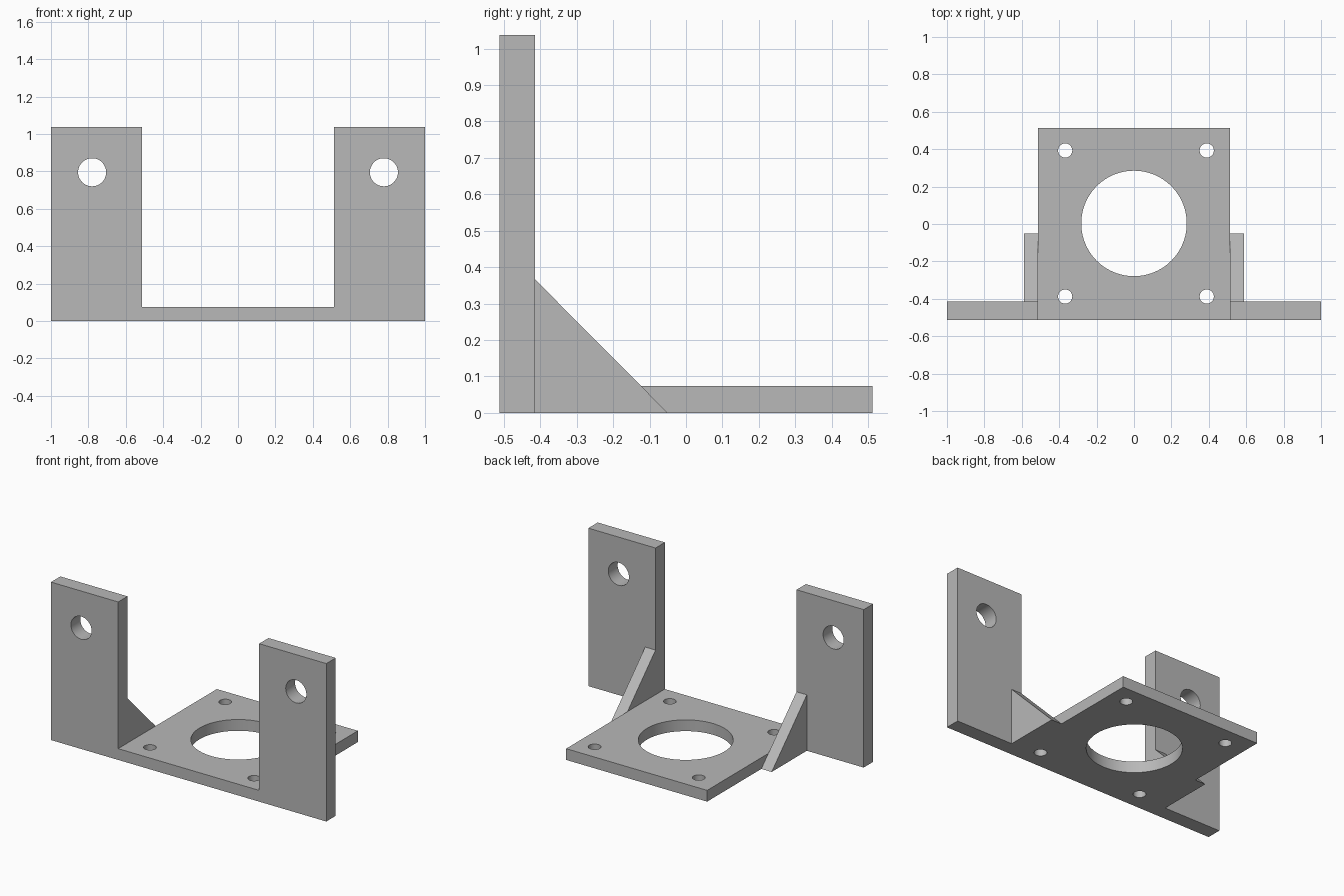
import bpy, bmesh
from mathutils import Matrix, Vector

if "Cube" in bpy.data.objects:
    bpy.data.objects.remove(bpy.data.objects["Cube"], do_unlink=True)

grey = bpy.data.materials.new("plain_grey")
grey.use_nodes = True
colour = (0.48, 0.48, 0.48, 1)
grey.diffuse_color = colour
grey.node_tree.nodes["Principled BSDF"].inputs["Base Color"].default_value = colour


def add_object(name, bm):
    bmesh.ops.recalc_face_normals(bm, faces=bm.faces)
    mesh = bpy.data.meshes.new(name)
    bm.to_mesh(mesh)
    bm.free()
    mesh.materials.append(grey)
    obj = bpy.data.objects.new(name, mesh)
    bpy.context.collection.objects.link(obj)
    return obj


def extrude(name, points, direction):
    """Solid made by sweeping a flat outline along a direction."""
    bm = bmesh.new()
    face = bm.faces.new([bm.verts.new(p) for p in points])
    result = bmesh.ops.extrude_face_region(bm, geom=[face], use_keep_orig=True)
    moved = [v for v in result["geom"] if isinstance(v, bmesh.types.BMVert)]
    bmesh.ops.translate(bm, verts=moved, vec=Vector(direction))
    return add_object(name, bm)


def cylinder(name, centre, radius, depth, axis, sides):
    bm = bmesh.new()
    turn = Matrix.Rotation(1.5707963, 4, "X") if axis == "Y" else Matrix()
    bmesh.ops.create_cone(bm, cap_ends=True, segments=sides, radius1=radius,
                          radius2=radius, depth=depth,
                          matrix=Matrix.Translation(centre) @ turn)
    return add_object(name, bm)


def combine(target, other, operation):
    """Apply a boolean and discard the helper solid."""
    mod = target.modifiers.new("combine", "BOOLEAN")
    mod.operation, mod.solver, mod.object = operation, "EXACT", other
    bpy.context.view_layer.objects.active = target
    bpy.ops.object.modifier_apply(modifier=mod.name)
    bpy.data.objects.remove(other, do_unlink=True)


HALF = 0.512     # half width of the base plate
BASE = 0.074     # base thickness
FRONT, BACK = -0.512, -0.415   # front and back of the upright ears
TOP = 1.037

# U-shaped front with two upright ears
half_outline = [(1, 0), (1, TOP), (HALF, TOP), (HALF, BASE)]
outline = half_outline + [(-x, z) for x, z in reversed(half_outline)]
bracket = extrude("mounting_bracket", [(x, FRONT, z) for x, z in outline],
                  (0, BACK - FRONT, 0))

# Square base plate
plate = extrude("base_plate", [(-HALF, FRONT, 0), (HALF, FRONT, 0),
                               (HALF, HALF, 0), (-HALF, HALF, 0)], (0, 0, BASE))
combine(bracket, plate, "UNION")

# Triangular gussets behind the ears
for side in (-1, 1):
    gusset = extrude("gusset", [(side * HALF, BACK, 0), (side * HALF, -0.05, 0),
                                (side * HALF, BACK, 0.367)], (side * 0.075, 0, 0))
    combine(bracket, gusset, "UNION")

# Large centre opening and four screw holes
holes = [cylinder("centre_hole", (0, 0.003, 0), 0.282, 0.4, "Z", 96)]
for x in (-0.368, 0.389):
    for y in (-0.388, 0.393):
        holes.append(cylinder("screw_hole", (x, y, 0), 0.038, 0.4, "Z", 32))

# One round hole through each ear
for side in (-1, 1):
    holes.append(cylinder("ear_hole", (side * 0.78, FRONT, 0.795), 0.075, 0.4, "Y", 48))
for hole in holes:
    combine(bracket, hole, "DIFFERENCE")

# Smooth hole walls, sharp edges elsewhere
bpy.ops.object.select_all(action="DESELECT")
bracket.select_set(True)
bpy.context.view_layer.objects.active = bracket
bpy.ops.object.shade_smooth_by_angle(angle=0.52)
